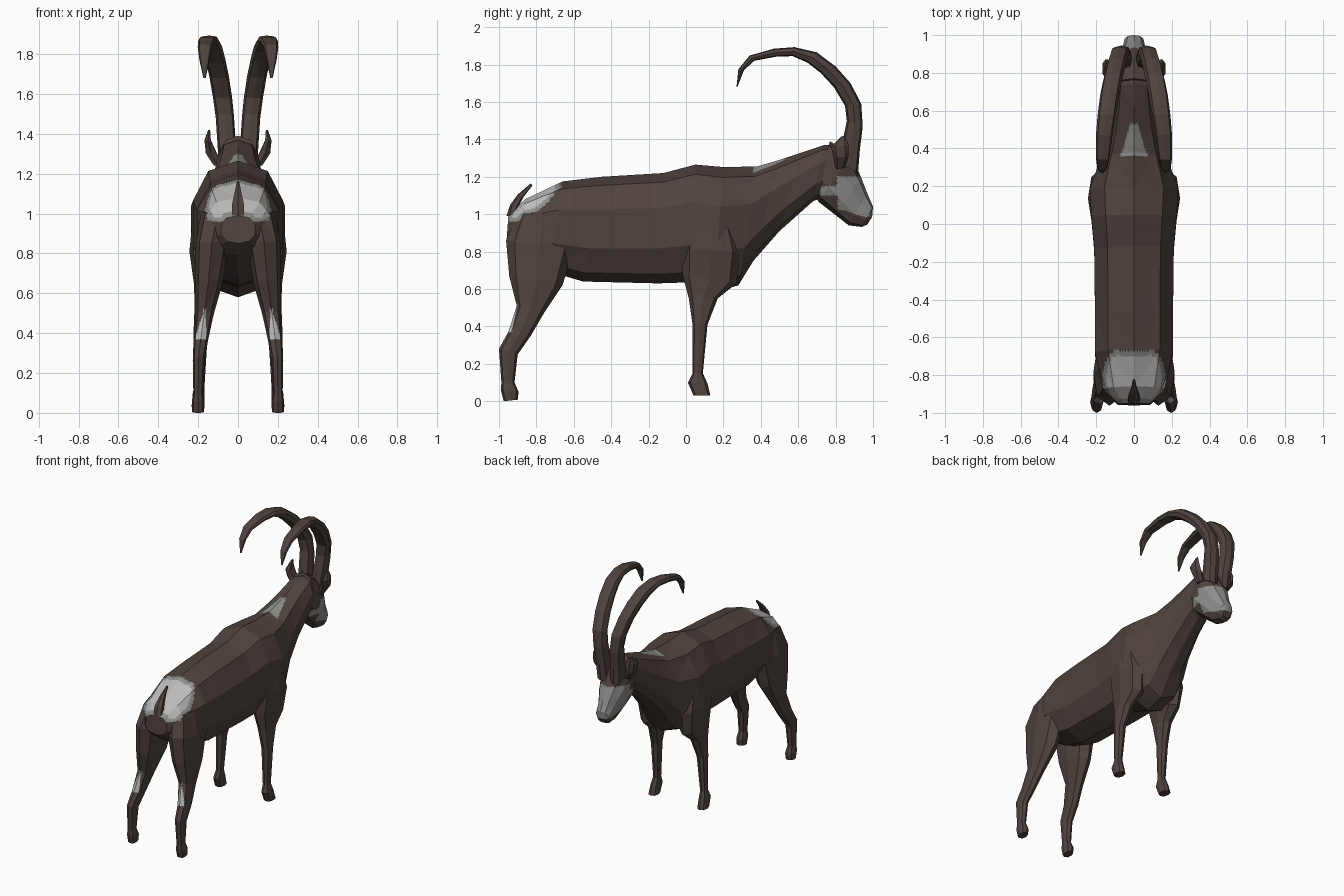
import bpy, bmesh, math


def material(name, rgb):
    m = bpy.data.materials.new(name)
    m.diffuse_color = (*rgb, 1)
    return m


MATS = [material("dark brown coat", (0.078, 0.056, 0.048)),
        material("pale grey patch", (0.50, 0.50, 0.50)),
        material("mid grey patch", (0.27, 0.27, 0.265))]


def power(v, e):
    return math.copysign(abs(v) ** e, v)


def loft(name, sections, sides=10, box=0.85, mirror=1, rule=None, cuts=7):
    """Skin rings; each section is (edge A y, z, edge B y, z, centre x, half width)."""
    bm = bmesh.new()
    rings = []
    for ay, az, by, bz, cx, w in sections:
        ring = []
        for i in range(sides):
            t = 2 * math.pi * i / sides
            c, s = power(math.cos(t), box), power(math.sin(t), box)
            ring.append(bm.verts.new((mirror * (cx + w * s),
                                      (ay + by) / 2 + c * (ay - by) / 2,
                                      (az + bz) / 2 + c * (az - bz) / 2)))
        rings.append(ring)
    for a, b in zip(rings, rings[1:]):
        for i in range(sides):
            j = (i + 1) % sides
            bm.faces.new((a[i], a[j], b[j], b[i]))
    bm.faces.new(rings[0])
    bm.faces.new(rings[-1])
    bmesh.ops.triangulate(bm, faces=bm.faces[:])
    bmesh.ops.recalc_face_normals(bm, faces=bm.faces[:])
    if rule:  # cut the flat facets finer so that patches get clean borders
        bmesh.ops.subdivide_edges(bm, edges=bm.edges[:], cuts=cuts, use_grid_fill=True)
        for f in bm.faces:
            p = f.calc_center_median()
            f.material_index = rule(abs(p.x), p.y, p.z)
    me = bpy.data.meshes.new(name)
    bm.to_mesh(me)
    bm.free()
    for m in MATS:
        me.materials.append(m)
    ob = bpy.data.objects.new(name, me)
    bpy.context.collection.objects.link(ob)
    return ob


# Colour rules for the pale markings
def rump(x, y, z):
    d = max(math.hypot((x - 0.075) / 0.09, (y + 0.81) / 0.15) if x > 0.075 else abs(y + 0.81) / 0.14,
            (1.06 - z) / 0.10)
    return 0 if d > 1 else 2 if d > 0.8 else 1


def coat(x, y, z):
    if y < -0.6:
        return rump(x, y, z)
    if 0.36 < y < 0.53 and z > 1.2 and x < 0.07 - 0.3 * (y - 0.36):
        return 2
    return 0


def face(x, y, z):
    if z < 0.985 and y > 0.965:
        return 0
    if y > 0.81 and 1.02 - 0.3 * (y - 0.84) < z < 1.2:
        return 2
    return 2 if 0.72 < y <= 0.82 and 1.1 < z < 1.15 else 0


def hind(x, y, z):
    if z > 0.9:
        return rump(x, y, z)
    return 1 if 0.37 < z < 0.52 and y < -0.905 + (z - 0.5) * 0.2 else 0


# Body and neck
loft("body", [
    (-0.95, 0.99, -0.96, 0.85, 0, 0.09),
    (-0.86, 1.08, -0.89, 0.79, 0, 0.17),
    (-0.66, 1.175, -0.72, 0.69, 0, 0.215),
    (-0.45, 1.20, -0.55, 0.64, 0, 0.215),
    (-0.12, 1.22, -0.15, 0.63, 0, 0.22),
    (0.05, 1.265, 0.00, 0.635, 0, 0.235),
    (0.20, 1.252, 0.15, 0.58, 0, 0.245),
    (0.38, 1.255, 0.28, 0.62, 0, 0.185),
    (0.50, 1.29, 0.36, 0.75, 0, 0.15),
    (0.62, 1.33, 0.50, 0.91, 0, 0.125),
    (0.74, 1.37, 0.68, 1.07, 0, 0.11),
    (0.80, 1.37, 0.76, 1.10, 0, 0.09)], rule=coat, cuts=9)

# Head
loft("head", [
    (0.77, 1.39, 0.68, 1.11, 0, 0.10),
    (0.88, 1.32, 0.71, 1.065, 0, 0.115),
    (0.935, 1.20, 0.80, 0.995, 0, 0.09),
    (0.97, 1.11, 0.87, 0.94, 0, 0.062),
    (1.00, 1.04, 0.94, 0.932, 0, 0.052),
    (0.995, 0.985, 0.97, 0.945, 0, 0.032)], rule=face)

# Upturned tail
loft("tail", [
    (-0.89, 0.99, -0.96, 0.99, 0, 0.035),
    (-0.90, 1.03, -0.94, 1.05, 0, 0.034),
    (-0.87, 1.09, -0.90, 1.105, 0, 0.02),
    (-0.82, 1.155, -0.83, 1.165, 0, 0.006)], sides=6)

for side, m in (("right", 1), ("left", -1)):
    # Legs with hoofs
    loft(side + "_hind_leg", [
        (-0.64, 1.02, -0.90, 1.0, 0.10, 0.085),
        (-0.60, 0.82, -0.962, 0.86, 0.13, 0.085),
        (-0.66, 0.62, -0.945, 0.67, 0.147, 0.068),
        (-0.76, 0.47, -0.905, 0.51, 0.168, 0.045),
        (-0.83, 0.35, -0.95, 0.37, 0.187, 0.036),
        (-0.90, 0.25, -1.0, 0.28, 0.197, 0.03),
        (-0.917, 0.10, -0.987, 0.10, 0.20, 0.024),
        (-0.895, 0.05, -0.99, 0.06, 0.20, 0.032),
        (-0.90, 0.008, -0.975, 0.0, 0.20, 0.03)], sides=8, mirror=m, rule=hind)
    loft(side + "_front_leg", [
        (0.25, 0.95, 0.0, 0.95, 0.17, 0.06),
        (0.29, 0.80, -0.02, 0.82, 0.172, 0.072),
        (0.27, 0.63, -0.02, 0.68, 0.16, 0.062),
        (0.17, 0.55, 0.015, 0.55, 0.172, 0.045),
        (0.115, 0.41, 0.035, 0.41, 0.187, 0.036),
        (0.09, 0.15, 0.035, 0.15, 0.192, 0.025),
        (0.115, 0.095, 0.01, 0.10, 0.197, 0.03),
        (0.13, 0.03, 0.04, 0.03, 0.20, 0.033)], sides=8, mirror=m)

    # Swept-back horn
    loft(side + "_horn", [
        (0.92, 1.22, 0.81, 1.28, 0.052, 0.045),
        (0.93, 1.35, 0.835, 1.38, 0.058, 0.046),
        (0.945, 1.47, 0.86, 1.50, 0.066, 0.046),
        (0.937, 1.59, 0.85, 1.58, 0.078, 0.048),
        (0.88, 1.70, 0.79, 1.68, 0.095, 0.049),
        (0.80, 1.79, 0.72, 1.755, 0.113, 0.050),
        (0.70, 1.865, 0.65, 1.81, 0.13, 0.050),
        (0.58, 1.893, 0.57, 1.845, 0.145, 0.048),
        (0.47, 1.885, 0.48, 1.842, 0.157, 0.044),
        (0.34, 1.848, 0.365, 1.82, 0.166, 0.036),
        (0.28, 1.775, 0.31, 1.77, 0.168, 0.026),
        (0.27, 1.68, 0.275, 1.68, 0.168, 0.006)], sides=8, box=0.7, mirror=m)

    # Upright ear
    loft(side + "_ear", [
        (0.85, 1.25, 0.80, 1.24, 0.10, 0.025),
        (0.87, 1.31, 0.79, 1.30, 0.135, 0.030),
        (0.87, 1.37, 0.775, 1.36, 0.152, 0.018),
        (0.85, 1.42, 0.83, 1.415, 0.145, 0.006)], sides=6, mirror=m)
